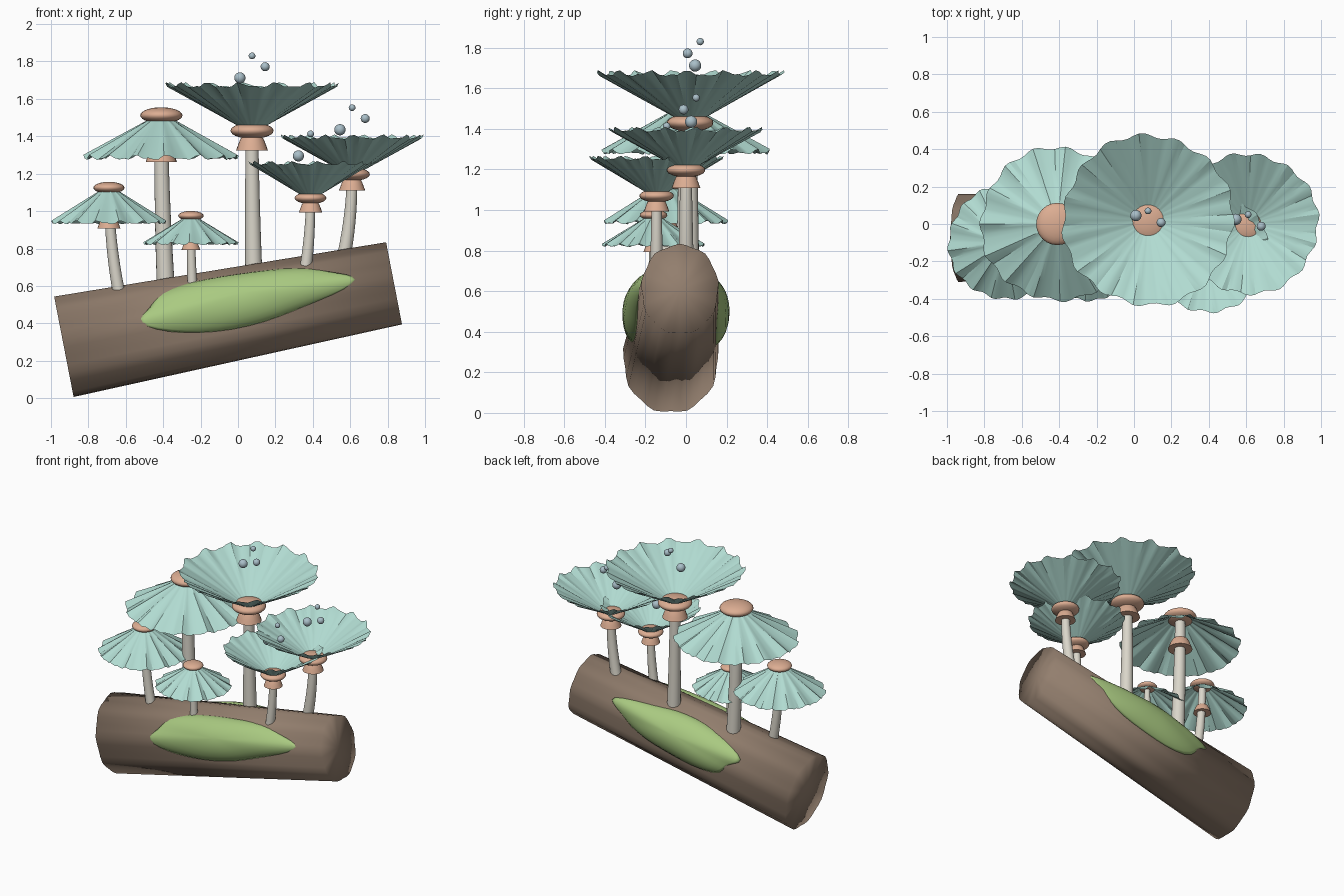
import bpy, bmesh, math
from math import sin, cos, pi, tau
from mathutils import Vector, Matrix

if "Cube" in bpy.data.objects:
    bpy.data.objects.remove(bpy.data.objects["Cube"])


def material(name, rgb):
    m = bpy.data.materials.new(name)
    m.use_nodes = True
    m.diffuse_color = (*rgb, 1)
    m.node_tree.nodes["Principled BSDF"].inputs["Base Color"].default_value = (*rgb, 1)
    return m


BARK = material("bark brown", (0.29, 0.21, 0.155))
MOSS = material("moss green", (0.40, 0.59, 0.22))
TEAL = material("pale teal", (0.44, 0.71, 0.64))
PEACH = material("peach", (0.72, 0.42, 0.29))
STEM = material("stem ivory", (0.70, 0.67, 0.59))
BUBBLE = material("bubble blue", (0.40, 0.52, 0.58))


def finish(name, bm, mat, angle=None):
    bmesh.ops.recalc_face_normals(bm, faces=bm.faces)
    mesh = bpy.data.meshes.new(name)
    bm.to_mesh(mesh)
    bm.free()
    mesh.materials.append(mat)
    ob = bpy.data.objects.new(name, mesh)
    bpy.context.collection.objects.link(ob)
    bpy.ops.object.select_all(action="DESELECT")
    ob.select_set(True)
    bpy.context.view_layer.objects.active = ob
    if angle is None:
        bpy.ops.object.shade_smooth()
    else:
        bpy.ops.object.shade_smooth_by_angle(angle=math.radians(angle))
    return ob


def loft(name, rings, mat, caps=False, angle=None):
    """Join rings of points with quads; caps are fans around a centre point."""
    bm = bmesh.new()
    loops = [[bm.verts.new(p) for p in ring] for ring in rings]
    n = len(loops[0])
    for a, b in zip(loops, loops[1:]):
        for i in range(n):
            j = (i + 1) % n
            bm.faces.new((a[i], a[j], b[j], b[i]))
    if caps:
        for loop in (loops[0], loops[-1]):
            hub = bm.verts.new(sum((v.co for v in loop), Vector()) / n)
            for i in range(n):
                bm.faces.new((loop[i], loop[(i + 1) % n], hub))
    return finish(name, bm, mat, angle)


def circle(centre, r, n=20):
    return [Vector(centre) + Vector((r * cos(tau * i / n), r * sin(tau * i / n), 0))
            for i in range(n)]


def ball(name, centre, rx, rz, mat):
    bm = bmesh.new()
    bmesh.ops.create_uvsphere(bm, u_segments=24, v_segments=14, radius=1)
    bm.transform(Matrix.Translation(centre) @ Matrix.Diagonal((rx, rx, rz, 1)))
    return finish(name, bm, mat)


# Tilted, tapered log with a ridged cross-section
LOW, HIGH = Vector((-0.93, -0.075, 0.27)), Vector((0.835, -0.03, 0.61))
UP = Vector((-0.19, 0, 0.98))


def log_point(u, a, lift=0.0, ridge=0.0):
    k = 1 + ridge * (sin(9 * a) - 0.4 * cos(4 * a))
    ry = (0.235 - 0.045 * u) * k + lift
    rz = (0.275 - 0.05 * u) * k + lift
    return LOW.lerp(HIGH, u) + Vector((0, ry * cos(a), 0)) + UP * rz * sin(a)


loft("log", [[log_point(u, tau * i / 36, 0, 0.022) for i in range(36)]
             for u in (0, 1)], BARK, caps=True)


# Moss cushions hugging both sides of the log
def moss(name, u0, du, a0, da, height):
    rings = []
    for r in (1, 0.92, 0.8, 0.65, 0.45, 0.25, 0.08):
        ring = []
        for i in range(40):
            t = tau * i / 40
            w = r * (1 + 0.06 * sin(3 * t + 1) + 0.04 * sin(5 * t))
            pinch = 1 - 0.25 * abs(cos(t)) ** 3
            ring.append(log_point(u0 + du * w * cos(t), a0 + da * w * sin(t) * pinch,
                                  height * (1 - r * r) ** 0.8 - 0.008 * r))
        rings.append(ring)
    loft(name, rings, MOSS, caps=True)


moss("front_moss", 0.55, 0.33, pi - 0.36, 0.68, 0.06)
moss("back_moss", 0.52, 0.29, 0.36, 0.68, 0.065)


# Pleated cap: a folded cone from the knob out to a wavy rim
def cap(name, x, y, r0, z0, r1, z1, phase):
    n, rings = 90, []
    for f in (0, 0.35, 0.7, 1):
        ring = []
        for i in range(n):
            a = tau * i / n
            fold = 0.6 * cos(15 * a + phase) + 0.4 * cos(30 * a + 2 * phase + sin(3 * a))
            r = r0 + (r1 * (0.97 + 0.025 * cos(15 * a + phase) + 0.012 * sin(4 * a)) - r0) * f
            z = z0 + (z1 - z0) * f + 0.04 * r1 * fold * f
            ring.append((x + r * cos(a), y + r * sin(a), z))
        rings.append(ring)
    loft(name, rings, TEAL, angle=30)


def mushroom(name, x, y, foot_x, foot_z, stem_r, knob_z, knob_r, rim_z, rim_r):
    funnel = rim_z > knob_z
    flip = 1 if funnel else -1
    # Stem leans at the foot and straightens upward
    rings = []
    for i in range(10):
        t = i / 9
        sx = foot_x + (x - foot_x) * (1 - (1 - t) ** 2)
        rings.append(circle((sx, y, foot_z - 0.06 + (knob_z - foot_z + 0.06) * t),
                            stem_r * (1 - 0.28 * t)))
    loft(name + "_stem", rings, STEM, caps=True, angle=40)
    # Bell collar, squashed knob and cap
    low = knob_z - 0.92 * knob_r if funnel else rim_z - 0.03 + 0.06 * (rim_r - 0.31)
    tall = 0.65 * knob_r
    loft(name + "_collar", [circle((x, y, low + tall * f), knob_r * s, 24) for f, s in
                            ((0, 0.74), (0.35, 0.66), (0.75, 0.56), (1, 0.46))],
         PEACH, caps=True, angle=40)
    ball(name + "_knob", (x, y, knob_z), knob_r, 0.38 * knob_r, PEACH)
    cap(name + "_cap", x, y, 0.7 * knob_r, knob_z + flip * 0.25 * knob_r,
        rim_r, rim_z, x * 7)
    # Bubbles rising out of each funnel
    if funnel:
        for i, (dx, dy, dz, r) in enumerate(((-0.065, 0.025, 0.04, 0.03),
                                             (0.07, -0.012, 0.1, 0.024),
                                             (0, 0.05, 0.158, 0.018))):
            ball(f"{name}_bubble_{i + 1}", (x + dx, y + dy, rim_z + dz), r, r, BUBBLE)


mushroom("tall_umbrella", -0.41, 0.0, -0.385, 0.64, 0.048, 1.512, 0.113, 1.285, 0.42)
mushroom("end_umbrella", -0.69, -0.10, -0.63, 0.59, 0.034, 1.125, 0.083, 0.938, 0.31)
mushroom("small_umbrella", -0.252, -0.16, -0.242, 0.61, 0.027, 0.975, 0.068, 0.825, 0.257)
mushroom("tall_funnel", 0.075, 0.02, 0.085, 0.70, 0.046, 1.43, 0.115, 1.672, 0.468)
mushroom("right_funnel", 0.61, 0.0, 0.56, 0.79, 0.038, 1.197, 0.095, 1.395, 0.385)
mushroom("front_funnel", 0.388, -0.145, 0.355, 0.71, 0.033, 1.07, 0.085, 1.255, 0.335)
